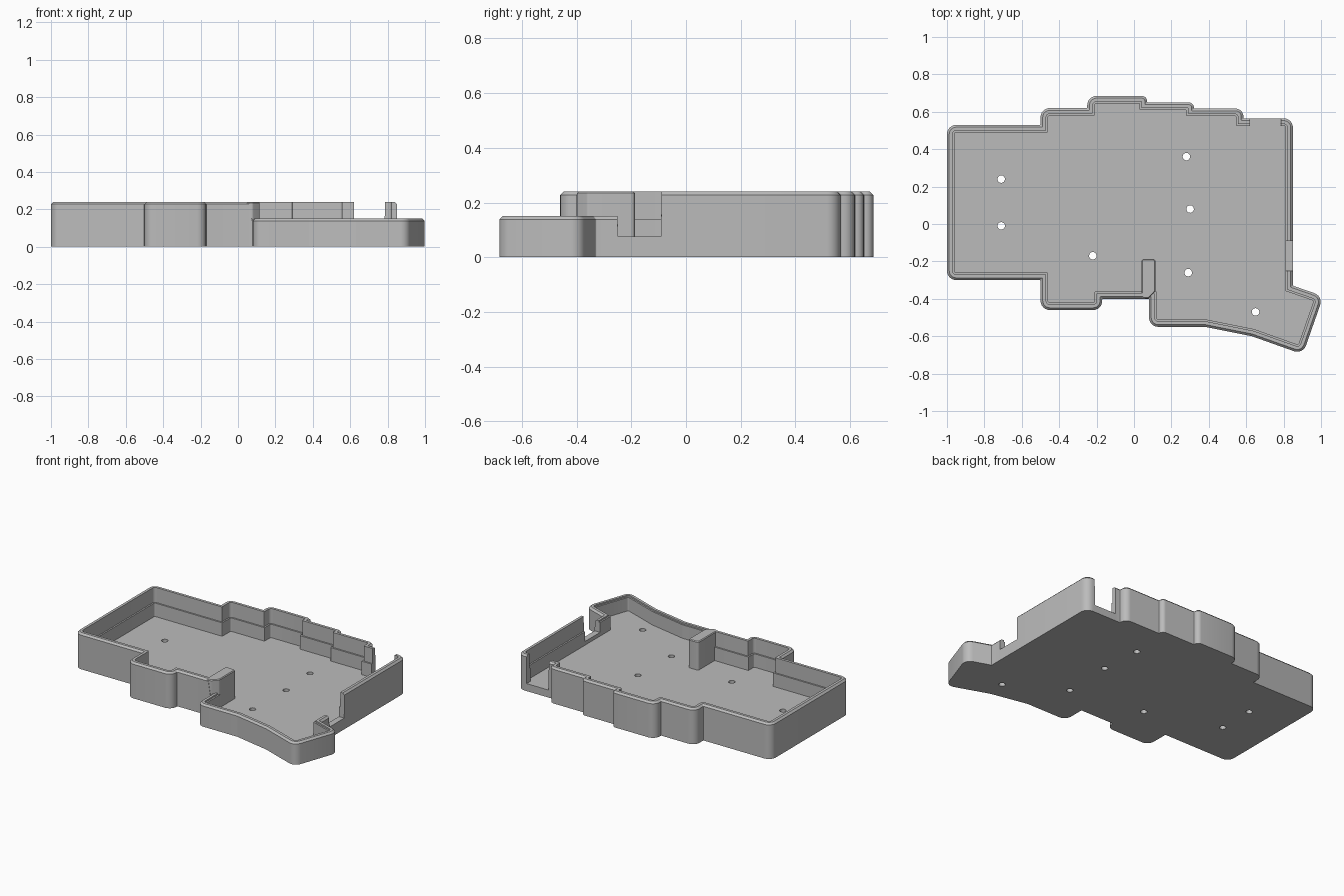
import bpy, bmesh, math
from mathutils import Vector

cube = bpy.data.objects.get("Cube")
if cube:
    bpy.data.objects.remove(cube, do_unlink=True)

grey = bpy.data.materials.new("plain_grey")
grey.use_nodes = True
grey.diffuse_color = (0.5, 0.5, 0.5, 1)
grey.node_tree.nodes["Principled BSDF"].inputs["Base Color"].default_value = (0.5, 0.5, 0.5, 1)

HIGH, LOW, NOTCH, FLOOR = 0.24, 0.15, 0.075, 0.05
RADIUS, CHAMFER, LIP, WALL, LEDGE = 0.05, 0.012, 0.03, 0.04, 0.14


def ring(points, inset):
    """Inset a clockwise outline and round its corners; returns (x, y, height)."""
    result = []
    count = len(points)
    for i in range(count):
        prev, cur, nxt = (Vector(points[(i + k) % count][:2]) for k in (-1, 0, 1))
        e0, e1 = cur - prev, nxt - cur
        room = 0.8 * min(e0.length, e1.length)
        e0.normalize()
        e1.normalize()
        n0, n1 = Vector((e0.y, -e0.x)), Vector((e1.y, -e1.x))
        miter = (n0 + n1) / (1 + n0.dot(n1))
        turn = math.atan2(e0.cross(e1), e0.dot(e1))
        corner = cur + miter * inset
        h = points[i][2]
        if abs(turn) < 0.01:
            result.append((corner.x, corner.y, h))
            continue
        # positive radius on outward corners, small negative on inward ones
        r = max(min(RADIUS, room) - inset, 0.004) if turn < 0 else -0.005
        centre = corner + miter * r
        start = math.atan2(n0.y, n0.x)
        for k in range(7):
            a = start + turn * k / 6
            result.append((centre.x - r * math.cos(a), centre.y - r * math.sin(a), h))
    return result


def loft(name, rings):
    """Skin stacked rings of 3D points and cap both ends."""
    bm = bmesh.new()
    loops = [[bm.verts.new(p) for p in pts] for pts in rings]
    for a, b in zip(loops, loops[1:]):
        for i in range(len(a)):
            j = (i + 1) % len(a)
            bm.faces.new((a[i], a[j], b[j], b[i]))
    bm.faces.new(loops[0])
    bm.faces.new(loops[-1])
    bmesh.ops.remove_doubles(bm, verts=bm.verts, dist=0.00002)
    bmesh.ops.recalc_face_normals(bm, faces=bm.faces)
    mesh = bpy.data.meshes.new(name)
    bm.to_mesh(mesh)
    bm.free()
    obj = bpy.data.objects.new(name, mesh)
    bpy.context.collection.objects.link(obj)
    mesh.materials.append(grey)
    return obj


def activate(obj):
    bpy.ops.object.select_all(action='DESELECT')
    obj.select_set(True)
    bpy.context.view_layer.objects.active = obj


# Outline, clockwise: x, y, wall height
back = [(-1, -.3), (-1, .53), (-.5, .53), (-.5, .62), (-.25, .62), (-.25, .685), (.07, .685),
        (.07, .65), (.32, .65), (.32, .617), (.585, .617), (.585, .565), (.62, .565)]
port = [(.621, .565), (.784, .565)]
right = [(.785, .565), (.85, .565), (.85, -.09)]
notch = [(.85, -.091), (.85, -.249)]
thumb = [(.85, -.25), (.85, -.33), (1.012, -.386), (.903, -.697), (.63, -.6), (.38, -.55),
         (.08, -.55), (.08, -.4)]
front = [(.06, -.4), (-.17, -.4), (-.17, -.46), (-.5, -.46), (-.5, -.3)]
outline = [(x, y, h) for part, h in ((back, HIGH), (port, FLOOR), (right, HIGH), (notch, NOTCH),
                                     (thumb, LOW), (front, HIGH)) for x, y in part]

# Tray: outer wall, chamfered rim, stepped inner wall and floor
levels = [
    (0, lambda h: 0),
    (0, lambda h: h - CHAMFER if h > NOTCH else h),
    (CHAMFER, lambda h: h),
    (LIP, lambda h: h),
    (LIP, lambda h: min(LEDGE, h)),
    (WALL, lambda h: min(LEDGE, h)),
    (WALL, lambda h: FLOOR),
]
tray = loft("case_tray", [[(x, y, z(h)) for x, y, h in ring(outline, inset)] for inset, z in levels])

# Screw holes through the floor
for x, y in ((-.71, .24), (-.71, -.01), (-.22, -.17), (.28, .36), (.3, .08), (.29, -.26), (.65, -.47)):
    bpy.ops.mesh.primitive_cylinder_add(vertices=24, radius=0.02, depth=0.2, location=(x, y, 0.03))
    cutter = bpy.context.object
    cutter.name = "screw_hole_cutter"
    cutter.hide_render = True
    activate(tray)
    mod = tray.modifiers.new("screw_hole", 'BOOLEAN')
    mod.operation, mod.solver, mod.object = 'DIFFERENCE', 'EXACT', cutter
    bpy.ops.object.modifier_apply(modifier=mod.name)
    bpy.data.objects.remove(cutter, do_unlink=True)

# Dividing post where the tall front wall meets the low thumb section
RADIUS = 0.015
post_outline = [(.04, -.398, 0), (.04, -.187, 0), (.115, -.187, 0), (.115, -.36, 0), (.078, -.398, 0)]
post = loft("dividing_post", [[(x, y, z) for x, y, _ in ring(post_outline, inset)]
                              for inset, z in ((0, 0.02), (0, HIGH - 0.005), (0.005, HIGH))])

for obj in (tray, post):
    activate(obj)
    bpy.ops.object.shade_smooth_by_angle(angle=math.radians(30))
